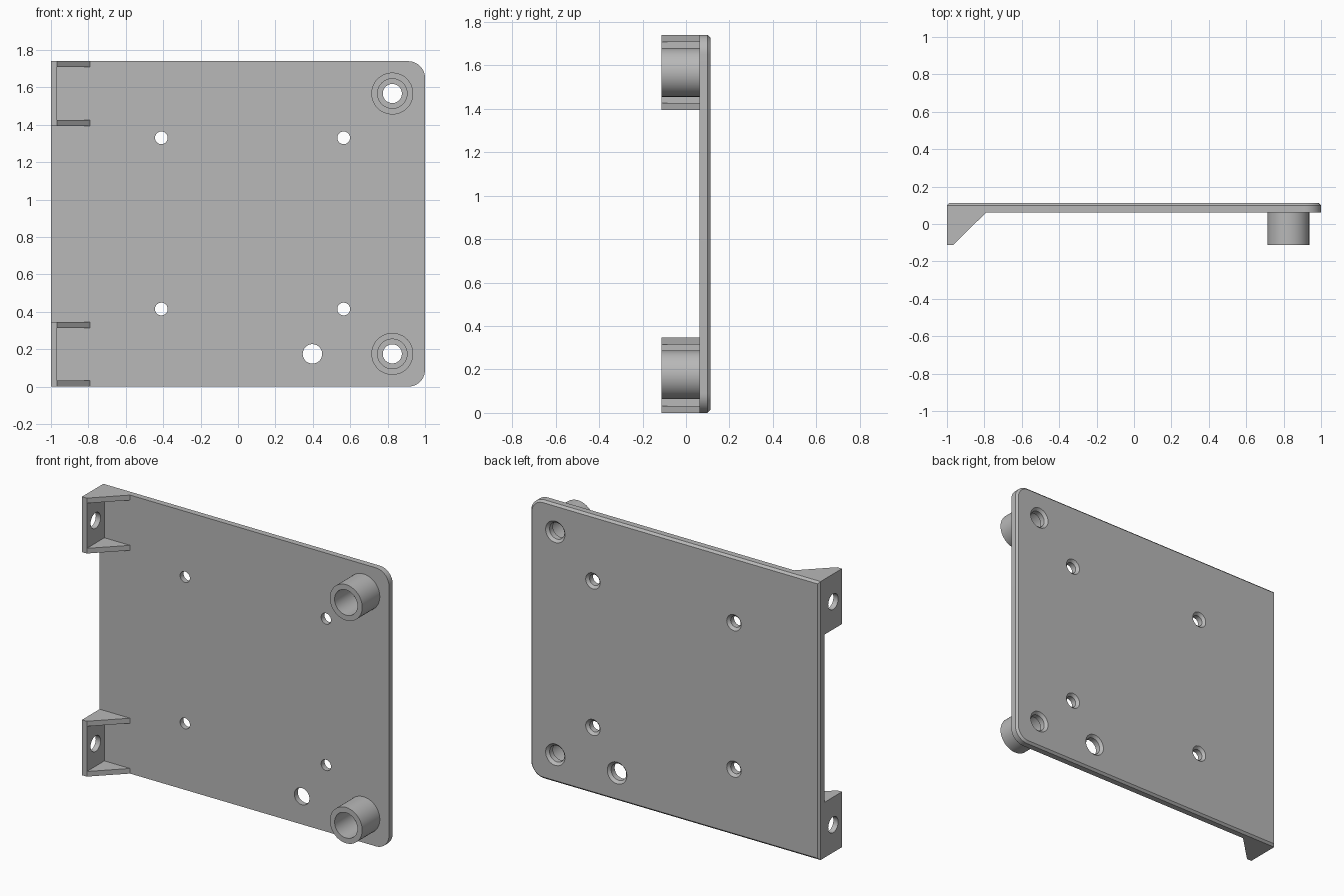
import bpy
import bmesh
from math import pi, cos, sin
from mathutils import Vector

if "Cube" in bpy.data.objects:
    bpy.data.objects.remove(bpy.data.objects["Cube"])

FRONT, PLATE, BACK = -0.112, 0.062, 0.112   # depth levels along y
HEIGHT, CHAMFER = 1.74, 0.013
LEVELS = (0.175, 1.567)                     # heights of bosses and brackets

grey = bpy.data.materials.new("plain grey")
grey.use_nodes = True
grey.diffuse_color = (0.48, 0.48, 0.48, 1)
grey.node_tree.nodes["Principled BSDF"].inputs["Base Color"].default_value = grey.diffuse_color


def loft(name, rings):
    """Solid skinned through rings that have equal point counts."""
    bm = bmesh.new()
    loops = [[bm.verts.new(p) for p in ring] for ring in rings]
    n = len(loops[0])
    for a, b in zip(loops, loops[1:]):
        for i in range(n):
            j = (i + 1) % n
            bm.faces.new((a[i], a[j], b[j], b[i]))
    bm.faces.new(loops[0])
    bm.faces.new(loops[-1])
    bmesh.ops.recalc_face_normals(bm, faces=bm.faces)
    mesh = bpy.data.meshes.new(name)
    bm.to_mesh(mesh)
    bm.free()
    mesh.materials.append(grey)
    obj = bpy.data.objects.new(name, mesh)
    bpy.context.collection.objects.link(obj)
    return obj


def select(obj):
    bpy.ops.object.select_all(action='DESELECT')
    obj.select_set(True)
    bpy.context.view_layer.objects.active = obj


def cut(obj, cutter):
    cutter.hide_render = True
    mod = obj.modifiers.new("cut", 'BOOLEAN')
    mod.operation, mod.solver, mod.object = 'DIFFERENCE', 'EXACT', cutter
    select(obj)
    bpy.ops.object.modifier_apply(modifier=mod.name)
    bpy.data.objects.remove(cutter)


def round_solid(name, x, z, steps, sides=48):
    """Round solid along y from (depth, radius) steps."""
    angles = [2 * pi * i / sides for i in range(sides)]
    return loft(name, [[(x + r * cos(a), y, z + r * sin(a)) for a in angles]
                       for y, r in steps])


def outline(y, inset):
    """Plate outline with the two corners at +x rounded."""
    r = 0.09 - inset
    lo, hi = 0.09, HEIGHT - 0.09
    pts = [(-1 + inset, y, HEIGHT - inset), (-1 + inset, y, inset)]
    for cz, start in ((lo, -pi / 2), (hi, 0)):
        for i in range(13):
            a = start + pi / 2 * i / 12
            pts.append((0.91 + r * cos(a), y, cz + r * sin(a)))
    return pts


# Mounting plate with chamfered back rim
plate = loft("mounting_plate", [outline(PLATE, 0), outline(BACK - CHAMFER, 0),
                                outline(BACK, CHAMFER)])

# Through holes, flared at the back
holes = [(x, z, 0.034) for x in (-0.41, 0.565) for z in (0.415, 1.33)]
holes += [(0.825, z, 0.051) for z in LEVELS] + [(0.398, LEVELS[0], 0.052)]
for x, z, r in holes:
    flare = 0.016
    cut(plate, round_solid("hole_cutter", x, z, [
        (PLATE - 0.05, r), (BACK - flare, r), (BACK + flare, r + 2 * flare)]))
parts = [plate]

for z, place in zip(LEVELS, ("lower", "upper")):
    # Hollow round boss
    boss = round_solid(place + "_boss", 0.825, z, [(FRONT, 0.112), (PLATE, 0.112)])
    cut(boss, round_solid("bore_cutter", 0.825, z, [(FRONT - 0.1, 0.079), (BACK, 0.079)]))
    parts.append(boss)

    # Side bracket: outer wall with a sloped gusset at each end
    half = 0.173
    z0, z1 = (0, 2 * half) if place == "lower" else (HEIGHT - 2 * half, HEIGHT)
    profile = [(-1, FRONT), (-0.967, FRONT), (-0.79, PLATE), (-1, PLATE)]
    bracket = loft(place + "_bracket", [[(x, y, h) for x, y in profile] for h in (z0, z1)])
    pocket = [(-0.967, -0.3), (-0.6, -0.3), (-0.6, 0.3), (-0.967, 0.3)]
    cut(bracket, loft("pocket_cutter", [[(x, y, h) for x, y in pocket]
                                        for h in (z0 + 0.032, z1 - 0.032)]))
    # Cross hole through the outer wall
    ring = [Vector((0, -0.025 + 0.049 * cos(a), (z0 + z1) / 2 + 0.049 * sin(a)))
            for a in [2 * pi * i / 48 for i in range(48)]]
    cut(bracket, loft("cross_cutter", [[p + Vector((x, 0, 0)) for p in ring]
                                       for x in (-1.1, -0.9)]))
    parts.append(bracket)

for obj in parts:
    select(obj)
    bpy.ops.object.shade_smooth_by_angle(angle=pi / 6)
